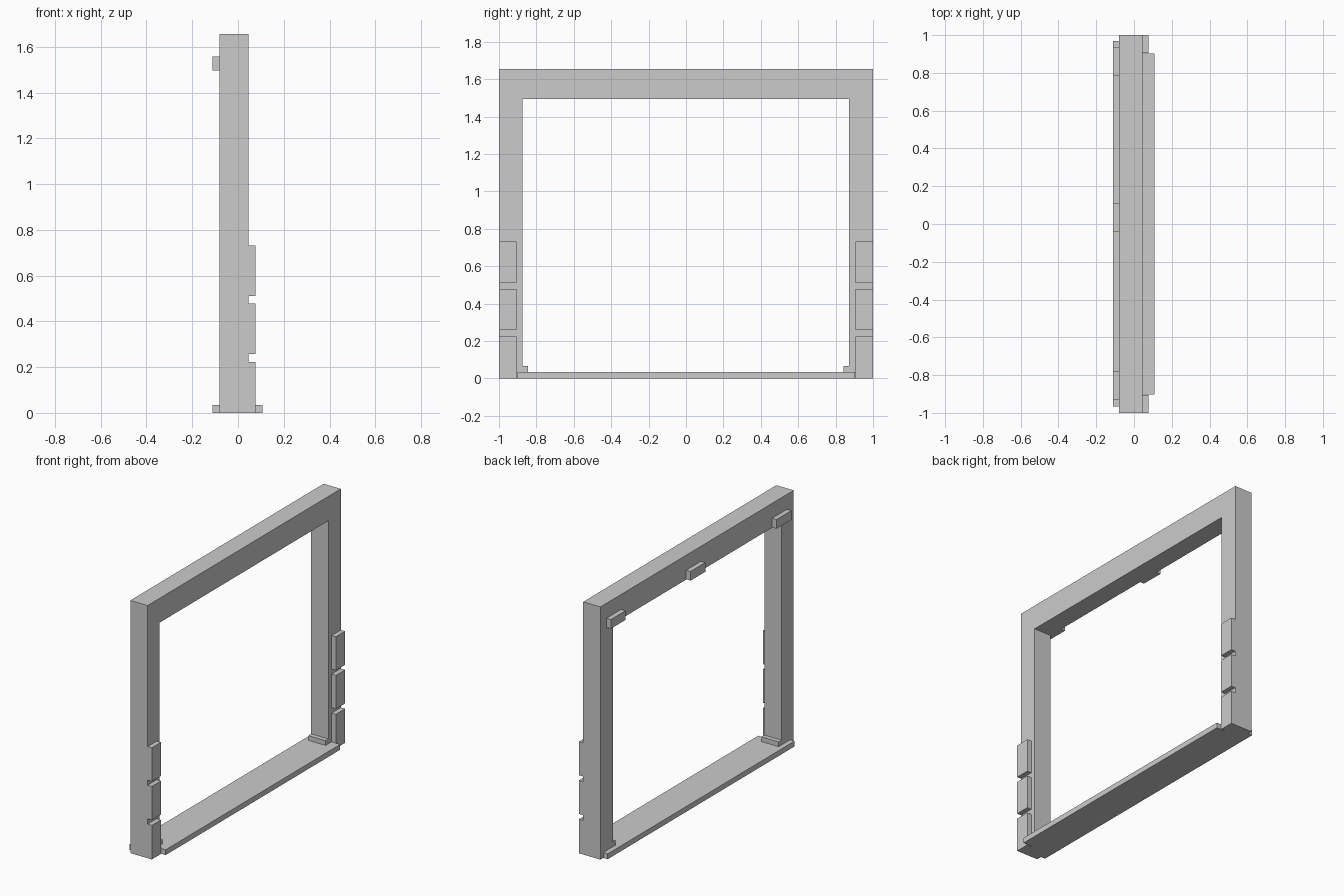
import bpy, bmesh
from mathutils import Vector

if "Cube" in bpy.data.objects:
    bpy.data.objects.remove(bpy.data.objects["Cube"])


def prism(name, profile, offset):
    """Extrude a closed 3D outline along an offset vector."""
    bm = bmesh.new()
    face = bm.faces.new([bm.verts.new(p) for p in profile])
    ext = bmesh.ops.extrude_face_region(bm, geom=[face], use_keep_orig=True)
    verts = [g for g in ext["geom"] if isinstance(g, bmesh.types.BMVert)]
    bmesh.ops.translate(bm, verts=verts, vec=Vector(offset))
    bmesh.ops.recalc_face_normals(bm, faces=bm.faces)
    mesh = bpy.data.meshes.new(name)
    bm.to_mesh(mesh)
    bm.free()
    obj = bpy.data.objects.new(name, mesh)
    bpy.context.collection.objects.link(obj)
    return obj


def box(name, x, y, z):
    return prism(name, [(x[0], y[0], z[0]), (x[1], y[0], z[0]),
                        (x[1], y[1], z[0]), (x[0], y[1], z[0])],
                 (0, 0, z[1] - z[0]))


BACK, FRONT = -0.08, 0.045      # frame faces along x
TOP, LINTEL = 1.655, 1.495
SILL = 0.035

# Posts and lintel as one inverted U
outline = [(-1, 0), (-0.875, 0), (-0.875, LINTEL), (0.872, LINTEL),
           (0.872, 0), (1, 0), (1, TOP), (-1, TOP)]
prism("door_frame", [(BACK, y, z) for y, z in outline], (FRONT - BACK, 0, 0))

# Threshold, notched around the posts, with a lip on both sides
sill = [(-0.112, -0.965), (BACK, -0.965), (BACK, -0.875), (FRONT, -0.875),
        (FRONT, -0.902), (0.108, -0.902), (0.108, 0.903), (FRONT, 0.903),
        (FRONT, 0.872), (BACK, 0.872), (BACK, 0.97), (-0.112, 0.97)]
prism("threshold", [(x, y, 0) for x, y in sill], (0, 0, SILL))

# Feet inside the opening and stacked plates on the posts
for side, inner, name in ((-1, 0.875, "left"), (1, 0.872, "right")):
    box(f"{name}_foot", (BACK, FRONT),
        sorted((side * (inner - 0.03), side * inner)), (SILL, 0.066))
    for i, z in enumerate(((0, 0.223), (0.258, 0.478), (0.511, 0.731))):
        box(f"{name}_post_plate_{i + 1}", (FRONT, 0.076),
            sorted((side * 0.905, side)), z)

# Pegs along the lintel
for i, y in enumerate((-0.93, -0.04, 0.785)):
    box(f"lintel_peg_{i + 1}", (-0.112, BACK), (y, y + 0.152), (1.497, 1.557))
